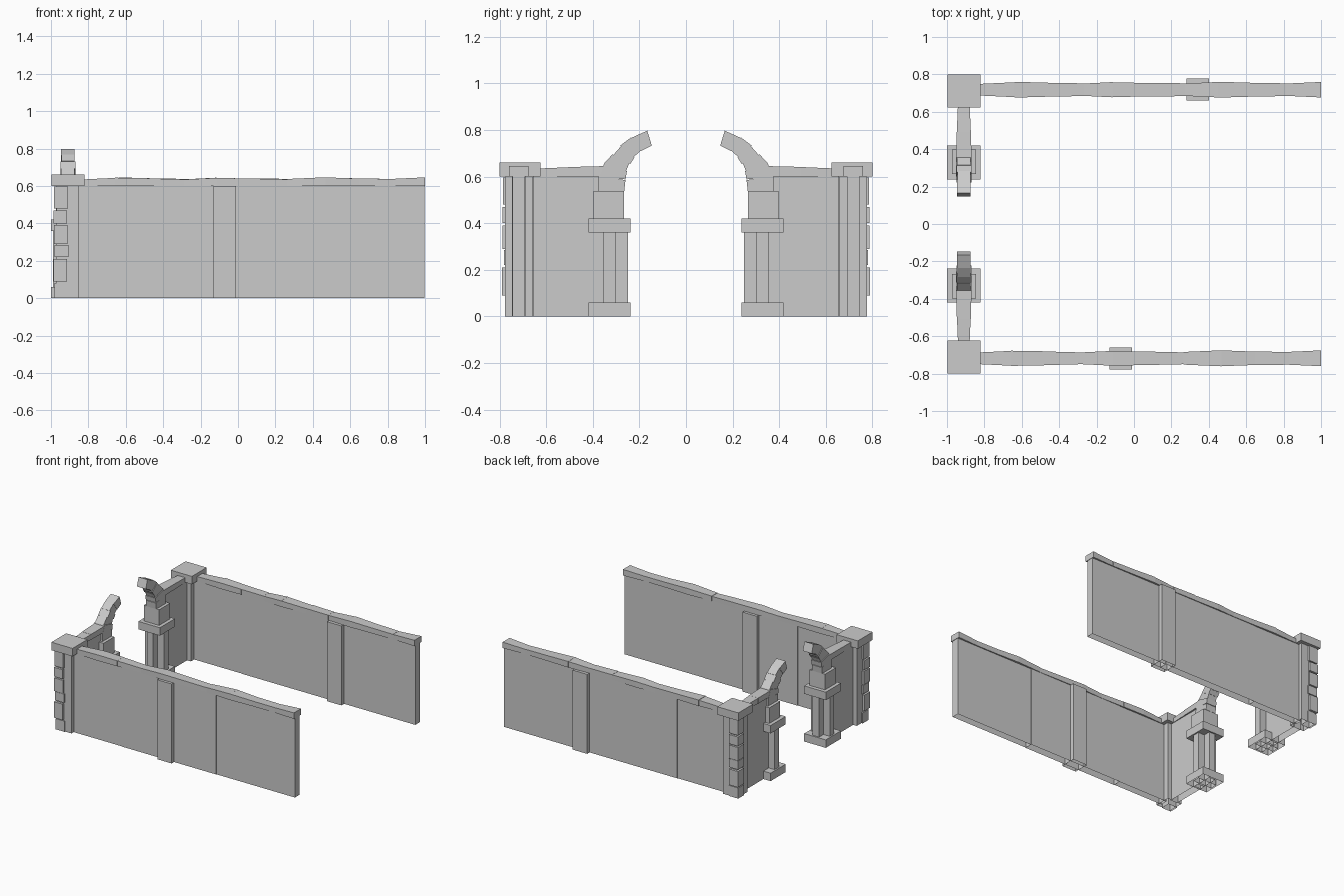
import bpy, bmesh, math, random

if "Cube" in bpy.data.objects:
    bpy.data.objects.remove(bpy.data.objects["Cube"])
random.seed(4)


def make(name, solids):
    """solids: list of (8 corners, open_bottom); corners = 4 bottom loop + 4 top loop."""
    bm = bmesh.new()
    for pts, open_bottom in solids:
        v = [bm.verts.new(p) for p in pts]
        for i in range(4):
            j = (i + 1) % 4
            bm.faces.new((v[i], v[j], v[4 + j], v[4 + i]))
        bm.faces.new(v[4:])
        if not open_bottom:
            bm.faces.new(v[3::-1])
    bmesh.ops.recalc_face_normals(bm, faces=bm.faces)
    me = bpy.data.meshes.new(name)
    bm.to_mesh(me)
    bm.free()
    ob = bpy.data.objects.new(name, me)
    bpy.context.collection.objects.link(ob)
    return ob


def box(x0, x1, y0, y1, z0, z1):
    ring = [(x0, y0), (x1, y0), (x1, y1), (x0, y1)]
    return [(x, y, z) for z in (z0, z1) for x, y in ring], z0 == 0


def block(cx, cy, hx, hy, z0, z1):
    return box(cx - hx, cx + hx, cy - hy, cy + hy, z0, z1)


def coping(a, b, centre, count, along_x, peak):
    """Row of capping stones whose width and height drift gently."""
    cuts = [a + (b - a) * i / count for i in range(count + 1)]
    for i in range(1, count):
        cuts[i] += random.uniform(-0.02, 0.02)
    stones = []
    for p, q in zip(cuts, cuts[1:]):
        j = random.uniform(-0.0015, 0.0015)
        ends = []
        for t in (p, q):
            wave = math.cos((t - peak) * math.tau / 0.54)
            ends.append((t, 0.0365 + 0.005 * wave + j, 0.64 + 0.005 * wave + j))
        (p, wp, zp), (q, wq, zq) = ends
        ring = [(p, -wp, zp), (q, -wq, zq), (q, wq, zq), (p, wp, zp)]
        pts = [(t, centre + w, 0.6) for t, w, _ in ring] + [(t, centre + w, z) for t, w, z in ring]
        if not along_x:
            pts = [(y, x, z) for x, y, z in pts]
        stones.append((pts, False))
    return stones


CX, CY = -0.91, 0.712      # corner pillar centre
WY = 0.718                 # long wall centre line
COL = 0.329                # gate column centre

for s, side, pil in ((-1, "front", -0.07), (1, "back", 0.342)):
    # long wall in three panels, with a pilaster and coping
    make(side + "_long_wall", [
        block((a + b) / 2, s * WY, (b - a) / 2, h, 0, 0.6)
        for a, b, h in ((-0.87, -0.45, 0.027), (-0.45, 0.342, 0.03), (0.342, 0.997, 0.027))])
    make(side + "_pilaster", [block(pil, s * WY, 0.06, 0.059, 0, 0.6)])
    make(side + "_long_coping", coping(-0.83, 1.0, s * WY, 10, True, -0.6))

    # corner pillar with quoin stones and cap
    make(side + "_corner_pillar", [block(CX, s * CY, 0.06, 0.06, 0, 0.6)])
    quoins = []
    for z0, z1, d in ((0, .08, -.007), (.09, .21, .004), (.22, .285, -.004),
                      (.29, .39, .002), (.4, .47, .003), (.48, .597, 0)):
        ys = sorted((s * (0.785 + d), s * (0.715 + d)))
        quoins.append(box(-0.984 - d / 2, -0.91 - d, *ys, z0, z1))
    make(side + "_corner_quoins", quoins)
    make(side + "_corner_cap", [block(CX, s * CY, 0.088, 0.088, 0.6, 0.66)])

    # short end wall and its coping
    ys = sorted((s * 0.66, s * 0.37))
    make(side + "_end_wall", [box(-0.94, -0.882, *ys, 0, 0.6)])
    make(side + "_end_coping", coping(*sorted((s * 0.64, s * 0.35)), CX, 2, False, s * 0.38))

    # gate column: base, cross-shaped shaft, capital, upper block
    make(side + "_column_base", [block(CX, s * COL, 0.09, 0.09, 0, 0.06)])
    make(side + "_column_shaft", [block(CX, s * COL, 0.079, 0.0265, 0, 0.36),
                                  block(CX, s * COL, 0.0265, 0.079, 0, 0.36)])
    make(side + "_column_capital", [block(CX, s * COL, 0.09, 0.09, 0.36, 0.42)])
    make(side + "_column_block", [block(CX, s * 0.332, 0.064, 0.065, 0.42, 0.538)])

    # springer stone and broken arch of wedge stones
    hx = 0.042
    prof = [(0.378, 0.538), (0.265, 0.538), (0.26, 0.585), (0.375, 0.6)]
    wedges = [([(CX - hx, s * y, z) for y, z in prof] + [(CX + hx, s * y, z) for y, z in prof], False)]
    joints = [(177, .275), (164, .262), (152, .242), (140, .236), (126, .23), (107, .227)]
    for i, ((a, ra), (b, rb)) in enumerate(zip(joints, joints[1:])):
        hx = (0.042, 0.036, 0.04, 0.035, 0.037)[i]
        d = (0, .003, -.002, .002, 0)[i]
        prof = [(0.1 - r * math.cos(math.radians(t)), 0.58 + r * math.sin(math.radians(t)))
                for t, r in ((a, .16 + d), (b, .16 + d), (b, rb + d), (a, ra + d))]
        wedges.append(([(CX - hx, s * y, z) for y, z in prof]
                       + [(CX + hx, s * y, z) for y, z in prof], False))
    make(side + "_broken_arch", wedges)
